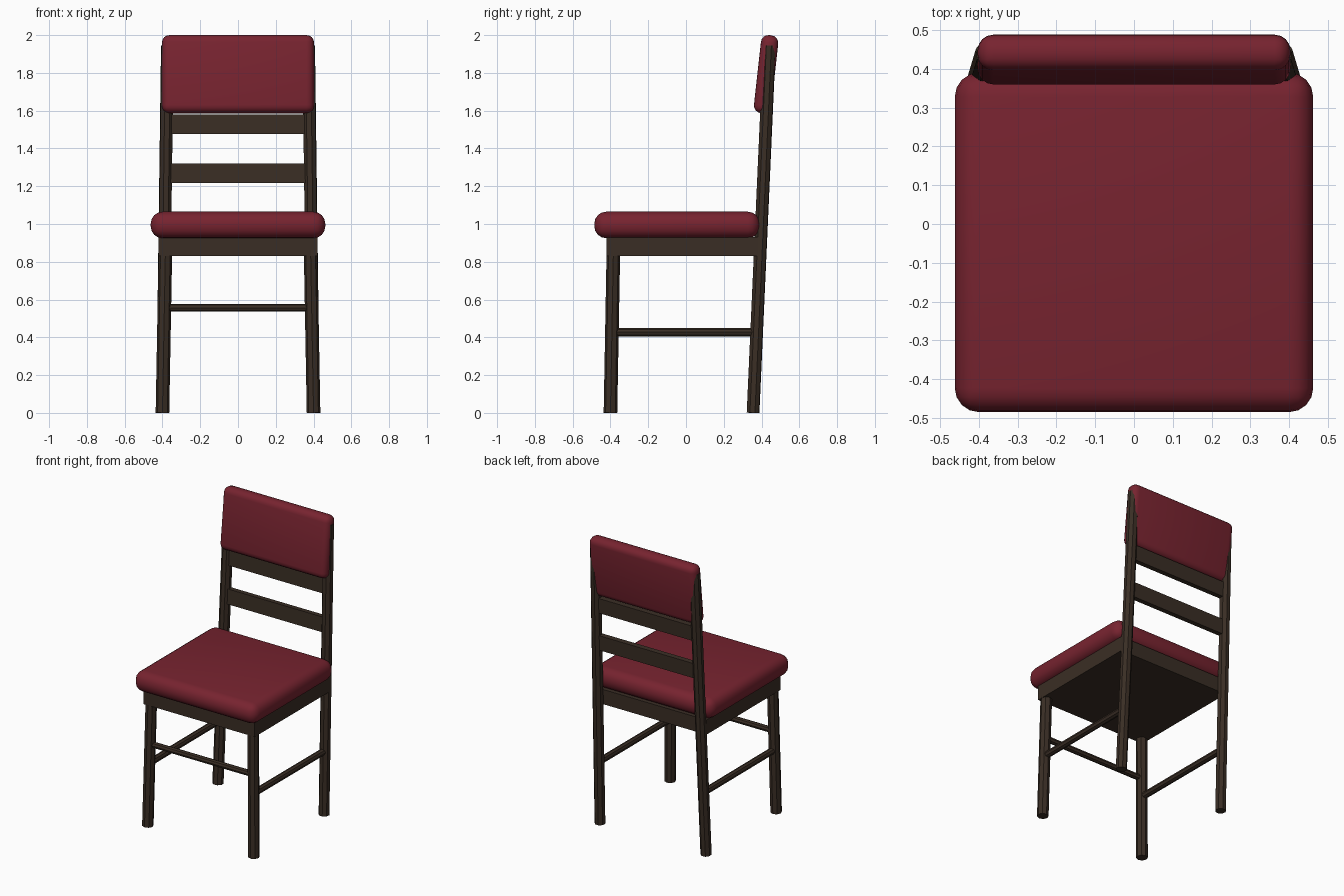
import bpy
import math
from mathutils import Vector

cube = bpy.data.objects.get("Cube")
if cube:
    bpy.data.objects.remove(cube, do_unlink=True)


def material(name, colour):
    mat = bpy.data.materials.new(name)
    mat.use_nodes = True
    mat.diffuse_color = colour
    bsdf = next(n for n in mat.node_tree.nodes if n.type == "BSDF_PRINCIPLED")
    bsdf.inputs["Base Color"].default_value = colour
    return mat


wood = material("dark_wood", (0.042, 0.027, 0.018, 1))
fabric = material("red_fabric", (0.185, 0.017, 0.029, 1))


def box(name, centre, size, mat, tilt=0.0, bevel=0.0, segments=1):
    bpy.ops.mesh.primitive_cube_add(size=1, location=centre)
    obj = bpy.context.object
    obj.name = name
    obj.scale = size
    bpy.ops.object.transform_apply(location=False, rotation=False, scale=True)
    obj.rotation_euler.x = tilt
    obj.data.materials.append(mat)
    if bevel:
        mod = obj.modifiers.new("rounded_edges", "BEVEL")
        mod.width = bevel
        mod.segments = segments
        bpy.ops.object.modifier_apply(modifier=mod.name)
        bpy.ops.object.shade_smooth_by_angle(angle=math.radians(40))
    return obj


def rod(name, start, end, radius):
    start, end = Vector(start), Vector(end)
    axis = end - start
    bpy.ops.mesh.primitive_cylinder_add(
        vertices=8, radius=radius, depth=axis.length, location=(start + end) / 2)
    obj = bpy.context.object
    obj.name = name
    obj.rotation_euler = axis.to_track_quat("Z", "Y").to_euler()
    obj.data.materials.append(wood)
    return obj


# Rear posts lean backwards and inwards
POST_FOOT = Vector((0.40, 0.355, 0))
POST_TOP = Vector((0.374, 0.442, 1.945))


def post_at(z):
    return POST_FOOT.lerp(POST_TOP, z / POST_TOP.z)


lean = -math.atan2(POST_TOP.y - POST_FOOT.y, POST_TOP.z)

# Seat
box("seat_frame", (0, -0.02, 0.88), (0.84, 0.80, 0.10), wood)
box("seat_cushion", (0, -0.0475, 0.995), (0.924, 0.875, 0.14), fabric,
    bevel=0.062, segments=4)

# Legs, posts and side stretchers
for side, s in (("left", 1), ("right", -1)):
    rod(f"front_leg_{side}", (s * 0.40, -0.40, 0), (s * 0.384, -0.384, 0.88), 0.036)
    rod(f"back_post_{side}", (s * POST_FOOT.x, POST_FOOT.y, 0),
        (s * POST_TOP.x, POST_TOP.y, POST_TOP.z), 0.035)
    rod(f"side_stretcher_{side}", (s * 0.392, -0.39, 0.427),
        (s * 0.394, post_at(0.427).y, 0.427), 0.022)

# Front stretcher
rod("front_stretcher", (-0.39, -0.39, 0.556), (0.39, -0.39, 0.556), 0.02)

# Back slats
for name, z in (("lower_slat", 1.268), ("upper_slat", 1.527)):
    p = post_at(z)
    box(name, (0, p.y, z), (2 * p.x, 0.035, 0.102), wood, tilt=lean)

# Padded backrest
box("back_cushion", (0, 0.424, 1.793), (0.806, 0.092, 0.415), fabric,
    tilt=-0.11, bevel=0.04, segments=4)
